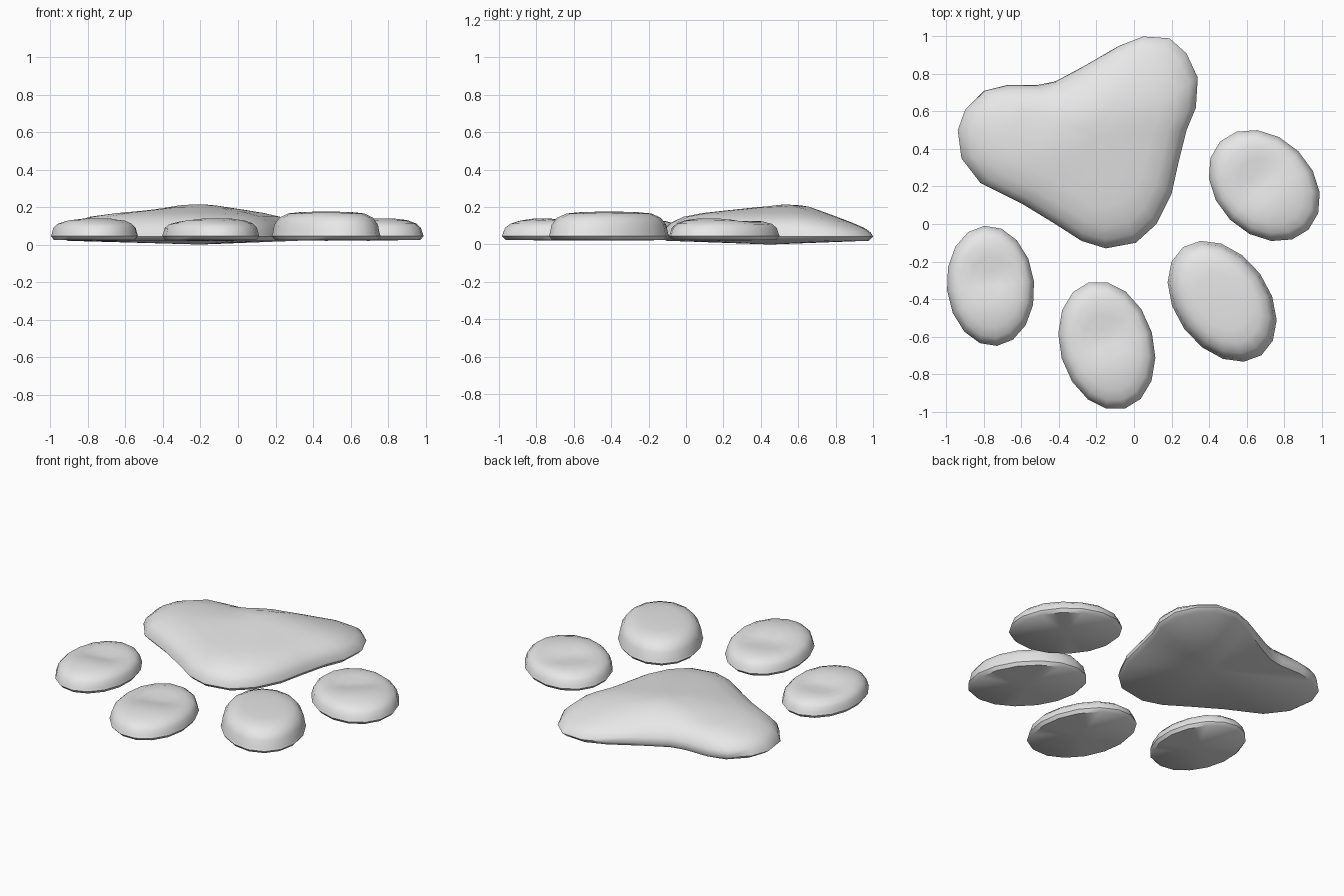
import bpy, bmesh, math
from mathutils import Vector, Matrix

cube = bpy.data.objects.get("Cube")
if cube:
    bpy.data.objects.remove(cube, do_unlink=True)

grey = bpy.data.materials.new("soft grey")
grey.use_nodes = True
COLOUR = (0.8, 0.8, 0.8, 1)
grey.diffuse_color = COLOUR
grey.node_tree.nodes["Principled BSDF"].inputs["Base Color"].default_value = COLOUR


def bump(d, width):
    return math.exp(-(d / width) ** 2)


def build_pad(name, outline, centre, rings, base_z, relief):
    """Loft scaled copies of an outline; relief(x, y, s) adds height to the top."""
    bm = bmesh.new()
    c = Vector(centre)
    n = len(outline)
    loops = []
    for i, (s, z) in enumerate(rings):
        loop = []
        for p in outline:
            q = c + (Vector(p) - c) * s
            lift = relief(q.x, q.y, s) if i > 1 else 0
            loop.append(bm.verts.new((q.x, q.y, z + lift)))
        loops.append(loop)
    for a, b in zip(loops, loops[1:]):
        for k in range(n):
            bm.faces.new((a[k], a[(k + 1) % n], b[(k + 1) % n], b[k]))
    # Close the crown and the shallow underside with fans
    top = bm.verts.new((c.x, c.y, rings[-1][1] + relief(c.x, c.y, 0)))
    bottom = bm.verts.new((c.x, c.y, base_z))
    for k in range(n):
        m = (k + 1) % n
        bm.faces.new((loops[-1][k], loops[-1][m], top))
        bm.faces.new((loops[0][m], loops[0][k], bottom))
    bmesh.ops.recalc_face_normals(bm, faces=bm.faces)
    mesh = bpy.data.meshes.new(name)
    bm.to_mesh(mesh)
    bm.free()
    mesh.materials.append(grey)
    ob = bpy.data.objects.new(name, mesh)
    bpy.context.collection.objects.link(ob)
    bpy.ops.object.select_all(action='DESELECT')
    ob.select_set(True)
    bpy.context.view_layer.objects.active = ob
    bpy.ops.object.shade_smooth_by_angle(angle=math.radians(50))


# Large three-lobed pad
pad_outline = [
    (-.94, .5), (-.92, .35), (-.82, .22), (-.6, .11), (-.42, 0), (-.28, -.09),
    (-.15, -.13), (.01, -.1), (.12, 0), (.2, .16), (.24, .34), (.28, .5),
    (.33, .62), (.34, .78), (.28, .91), (.19, .99), (.05, 1), (-.08, .95),
    (-.27, .84), (-.42, .76), (-.52, .74), (-.68, .74), (-.8, .71), (-.9, .61)]
pad_rings = [(.96, .02), (1, .042), (.98, .08), (.92, .115), (.8, .148),
             (.62, .168), (.42, .18), (.2, .188)]


def pad_relief(x, y, s):
    peak = .03 * bump(math.hypot(x + .25, y - .6), .22)
    back_slope = -.035 * max(0, min(1, (y - .65) / .25)) * min(1, (1 - s) * 5 + .4)
    valley = -.015 * bump(math.hypot(x + .5, y - .6), .15)
    return peak + back_slope + valley


build_pad("main_pad", pad_outline, (-.2, .45), pad_rings, 0, pad_relief)

# Four oval toe pads: centre, half width, half length, turn, height, dimpled
toes = {
    "right_outer_toe": ((-.765, -.33), .233, .322, 6, .13, True),
    "right_inner_toe": ((-.145, -.648), .25, .35, 16, .13, True),
    "left_inner_toe": ((.47, -.412), .25, .356, 36, .175, False),
    "left_outer_toe": ((.695, .205), .258, .333, 45, .13, True),
}
for name, (centre, half_w, half_l, turn, height, dimpled) in toes.items():
    rot = Matrix.Rotation(math.radians(turn), 2)
    c = Vector(centre)
    oval = []
    for k in range(16):
        t = math.tau * k / 16
        oval.append(c + rot @ Vector((half_w * math.cos(t), half_l * math.sin(t))))
    profile = [(.98, .0), (.95, .4), (.86, .72), (.7, .92), (.48, .98), (.24, 1)]
    low = .06
    rings = [(.94, .025), (1, .045)]
    rings += [(s, low + (height - low) * f) for s, f in profile]

    def toe_relief(x, y, s, c=c, rot=rot, half_l=half_l, dimpled=dimpled):
        if not dimpled:
            return 0
        v = (rot.transposed() @ (Vector((x, y)) - c)).y / half_l
        return (1 - s) * (.02 * bump(v + .45, .3) - .022 * bump(v - .2, .25))

    build_pad(name, oval, centre, rings, .02, toe_relief)
